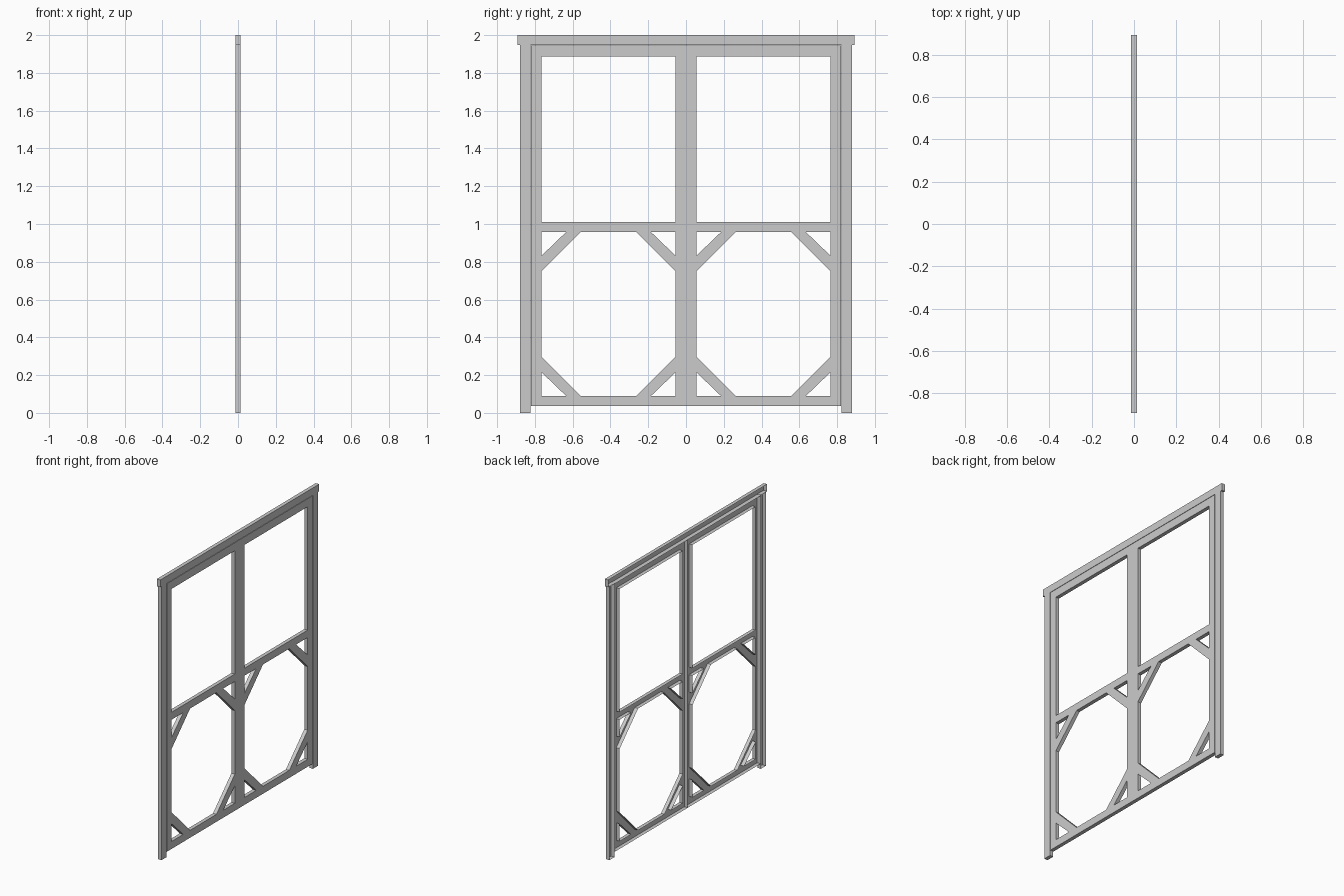
import bpy, bmesh

if "Cube" in bpy.data.objects:
    bpy.data.objects.remove(bpy.data.objects["Cube"])

HALF = 0.0135  # half of the panel thickness


def channel(name, outline, holes=(), side=1):
    """Flat face on +x with side walls running back to -x (open back)."""
    bm = bmesh.new()
    edges = []
    for loop in [outline, *holes]:
        vs = [bm.verts.new((HALF, side * y, z)) for y, z in loop]
        edges += [bm.edges.new((vs[i - 1], vs[i])) for i in range(len(vs))]
    bmesh.ops.triangle_fill(bm, edges=edges, use_beauty=True, normal=(1, 0, 0))
    rim = [e for e in bm.edges if e.is_boundary]
    ext = bmesh.ops.extrude_edge_only(bm, edges=rim)["geom"]
    moved = [g for g in ext if isinstance(g, bmesh.types.BMVert)]
    bmesh.ops.translate(bm, verts=moved, vec=(-2 * HALF, 0, 0))
    bmesh.ops.recalc_face_normals(bm, faces=bm.faces)
    mesh = bpy.data.meshes.new(name)
    bm.to_mesh(mesh)
    bm.free()
    obj = bpy.data.objects.new(name, mesh)
    bpy.context.collection.objects.link(obj)
    return obj


def rect(y0, y1, z0, z1):
    return [(y0, z0), (y1, z0), (y1, z1), (y0, z1)]


# Door openings
Y0, Y1 = 0.055, 0.765   # inner edges of the stiles
Z0, Z1 = 0.09, 0.957    # lower opening
CUT, TRI = 0.207, 0.13  # octagon corner cut and corner triangle legs

octagon = [(Y0 + CUT, Z0), (Y1 - CUT, Z0), (Y1, Z0 + CUT), (Y1, Z1 - CUT),
           (Y1 - CUT, Z1), (Y0 + CUT, Z1), (Y0, Z1 - CUT), (Y0, Z0 + CUT)]
triangles = [[(y, z), (y + dy * TRI, z), (y, z + dz * (TRI - 0.005))]
             for y, dy in ((Y0, 1), (Y1, -1)) for z, dz in ((Z0, 1), (Z1, -1))]
window = rect(Y0, Y1, 1.01, 1.888)

# Mirrored doors and frame posts
for side, label in ((1, "right"), (-1, "left")):
    channel("screen_door_" + label, rect(0.0, 0.82, 0.037, 1.945),
            [window, octagon, *triangles], side)
    channel("frame_post_" + label, rect(0.823, 0.88, 0.0, 1.95), (), side)

# Header across the top
channel("frame_header", rect(-0.893, 0.893, 1.948, 2.0))
